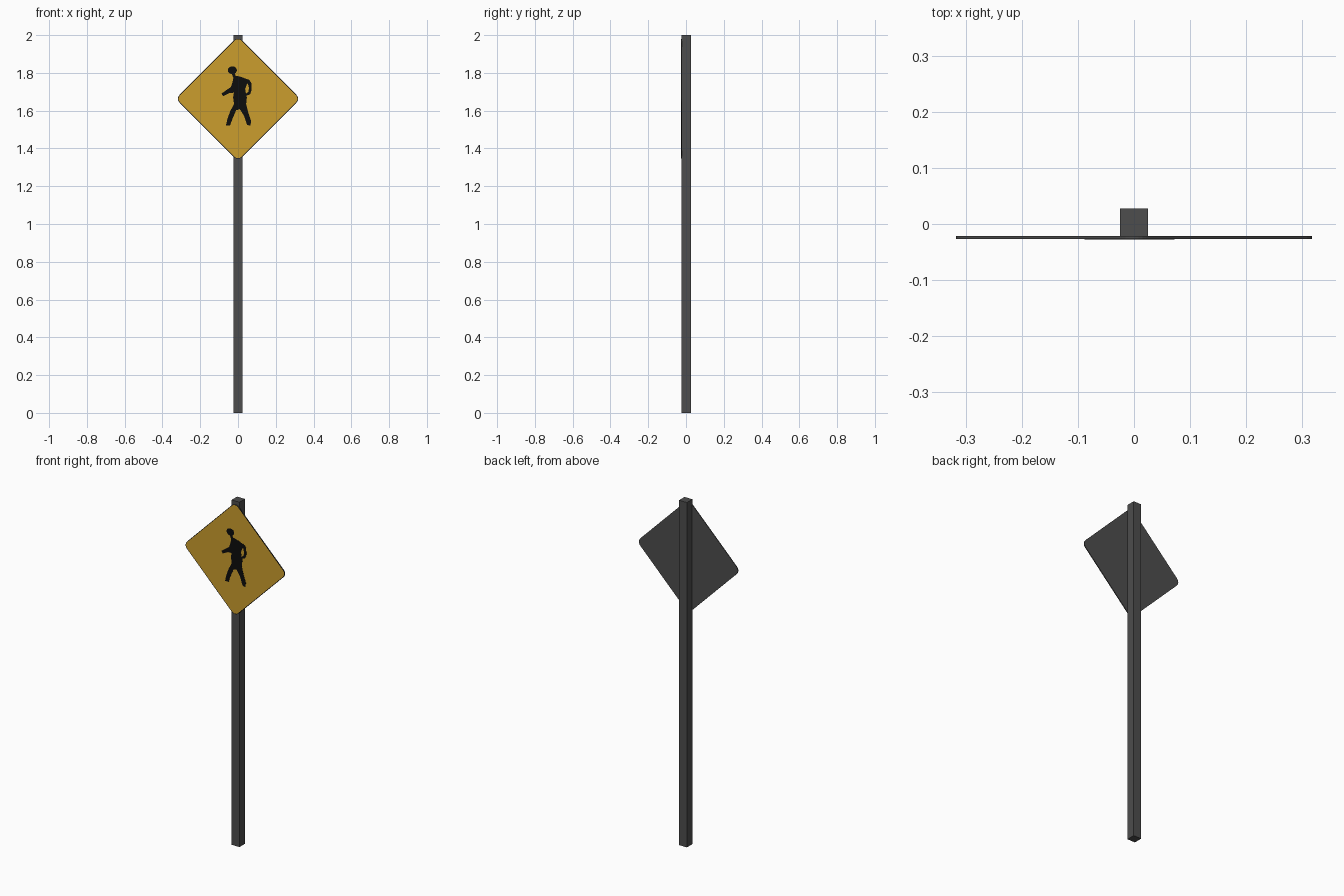
import bpy, bmesh, math
from mathutils import Vector

if "Cube" in bpy.data.objects:
    bpy.data.objects.remove(bpy.data.objects["Cube"])


def material(name, rgb):
    m = bpy.data.materials.new(name)
    m.diffuse_color = (*rgb, 1)
    m.use_nodes = True
    m.node_tree.nodes["Principled BSDF"].inputs["Base Color"].default_value = m.diffuse_color
    return m


GREY = material("dark grey metal", (0.075, 0.075, 0.075))
YELLOW = material("sign yellow", (0.60, 0.34, 0.027))
BLACK = material("black paint", (0.004, 0.004, 0.004))


def finish(name, bm, mats):
    bmesh.ops.recalc_face_normals(bm, faces=bm.faces)
    me = bpy.data.meshes.new(name)
    bm.to_mesh(me)
    bm.free()
    for m in mats:
        me.materials.append(m)
    ob = bpy.data.objects.new(name, me)
    bpy.context.collection.objects.link(ob)
    return ob


def slab(points, y_back, y_front):
    """Extrude an x/z outline from y_back towards the front."""
    bm = bmesh.new()
    face = bm.faces.new([bm.verts.new((x, y_back, z)) for x, z in points])
    ext = bmesh.ops.extrude_face_region(bm, geom=[face])
    verts = [g for g in ext["geom"] if isinstance(g, bmesh.types.BMVert)]
    bmesh.ops.translate(bm, verts=verts, vec=(0, y_front - y_back, 0))
    if not face.is_valid or len([f for f in bm.faces if len(f.verts) == len(points)]) < 2:
        bm.faces.new([v for v in bm.verts if v not in verts])
    return bm


# square post
bm = bmesh.new()
bmesh.ops.create_cube(bm, size=1)
for v in bm.verts:
    v.co = Vector((v.co.x * 0.05, v.co.y * 0.05 + 0.0025, v.co.z * 2 + 1))
finish("post", bm, [GREY])

# diamond plate with rounded corners, yellow front and thin black border
CZ, TIP, R = 1.663, 0.3175, 0.03
outline = []
for k in range(4):
    a = k * math.pi / 2
    for i in range(7):
        t = a + math.radians(-45 + 15 * i)
        outline.append(((TIP - R) * math.cos(a) + R * math.cos(t),
                        CZ + (TIP - R) * math.sin(a) + R * math.sin(t)))
FRONT = -0.0265
bm = slab(outline, -0.0215, FRONT)
bmesh.ops.recalc_face_normals(bm, faces=bm.faces)
front = [f for f in bm.faces if f.normal.y < -0.9]
rim = bmesh.ops.inset_region(bm, faces=front, thickness=0.003, use_even_offset=True)
for f in rim["faces"]:
    f.material_index = 2
for f in front:
    f.material_index = 1
finish("sign_plate", bm, [GREY, YELLOW, BLACK])


# walking figure, thin painted plates
def painted(name, points):
    finish(name, slab(points, FRONT + 0.001, FRONT - 0.001), [BLACK])


painted("figure_head", [(-0.03 + 0.024 * math.cos(i * math.pi / 8),
                         1.814 + 0.021 * math.sin(i * math.pi / 8)) for i in range(16)])
painted("figure_neck", [(-0.034, 1.80), (-0.018, 1.80), (-0.010, 1.78), (-0.026, 1.775)])
painted("figure_body", [
    (-0.022, 1.786), (0.010, 1.781), (0.045, 1.768), (0.058, 1.757), (0.045, 1.735),
    (0.038, 1.715), (0.042, 1.69), (0.047, 1.67), (0.043, 1.635), (0.054, 1.59),
    (0.069, 1.545), (0.066, 1.52), (0.048, 1.525), (0.033, 1.57), (0.010, 1.608),
    (-0.010, 1.602), (-0.028, 1.56), (-0.042, 1.522), (-0.064, 1.522), (-0.055, 1.56),
    (-0.040, 1.60), (-0.021, 1.635), (-0.026, 1.67), (-0.022, 1.695), (-0.045, 1.694),
    (-0.078, 1.677), (-0.088, 1.690), (-0.060, 1.710), (-0.038, 1.725), (-0.028, 1.755)])
painted("figure_rear_arm", [
    (0.040, 1.770), (0.060, 1.763), (0.071, 1.745), (0.072, 1.71), (0.065, 1.688),
    (0.044, 1.678), (0.043, 1.69), (0.055, 1.70), (0.058, 1.72), (0.053, 1.742)])
